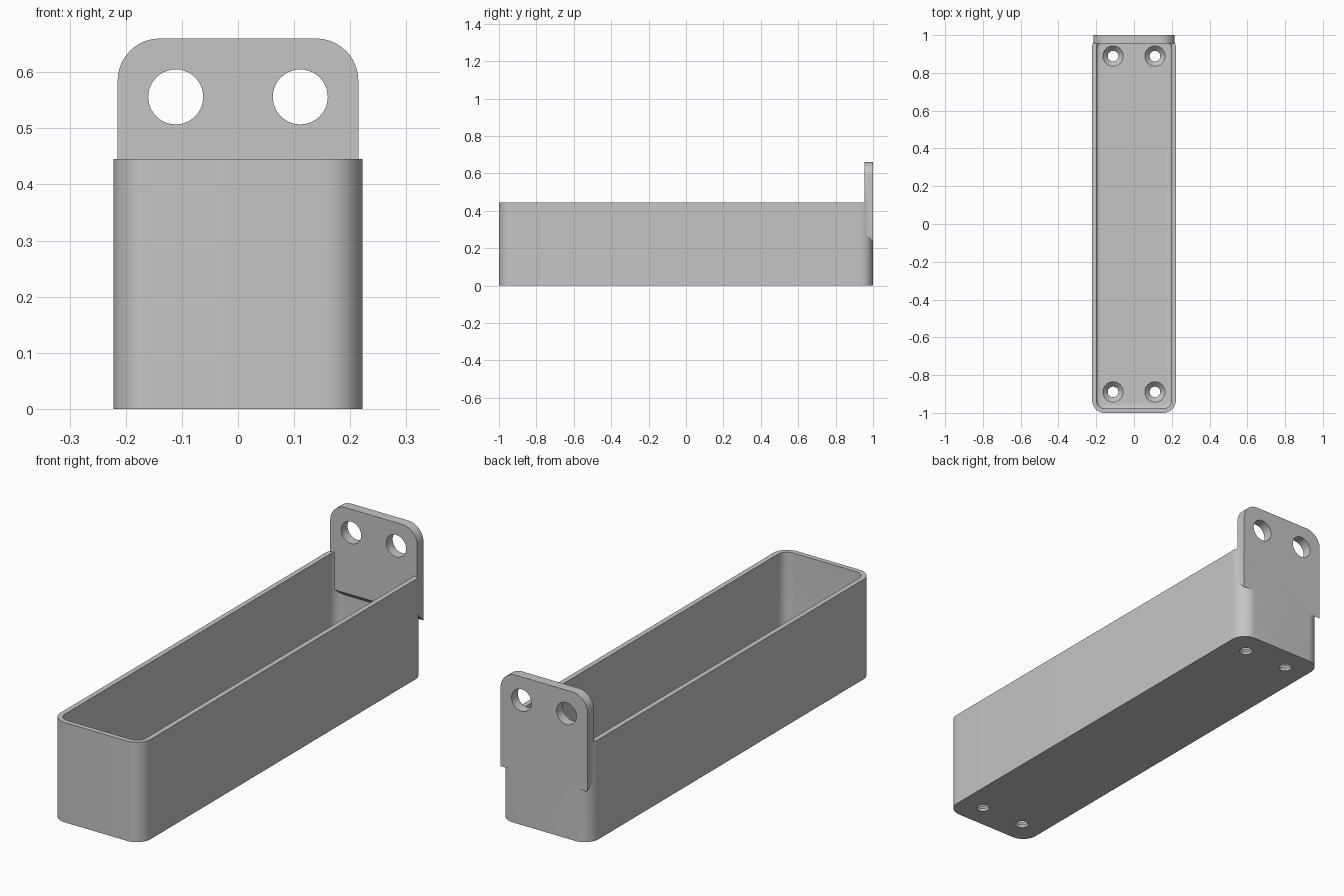
import bpy, bmesh
from math import sin, cos, pi, radians

if "Cube" in bpy.data.objects:
    bpy.data.objects.remove(bpy.data.objects["Cube"], do_unlink=True)

grey = bpy.data.materials.new("plain_grey")
grey.use_nodes = True
colour = (0.56, 0.56, 0.56, 1)
grey.diffuse_color = colour
grey.node_tree.nodes["Principled BSDF"].inputs["Base Color"].default_value = colour

HALF_W, HALF_L, HEIGHT = 0.222, 1.0, 0.445
WALL, FLOOR, CORNER, FILLET = 0.0222, 0.04, 0.068, 0.02
PLATE_W, PLATE_TOP, PLATE_T, PLATE_R = 0.2145, 0.66, 0.0445, 0.075
PLATE_LOW, HOLE_X = 0.235, 0.111


def loft(name, rings):
    """Closed solid through rings of equal point count."""
    bm = bmesh.new()
    loops = [[bm.verts.new(p) for p in ring] for ring in rings]
    n = len(loops[0])
    for a, b in zip(loops, loops[1:]):
        for i in range(n):
            j = (i + 1) % n
            bm.faces.new((a[i], a[j], b[j], b[i]))
    bm.faces.new(loops[0][::-1])
    bm.faces.new(loops[-1])
    bmesh.ops.recalc_face_normals(bm, faces=bm.faces)
    mesh = bpy.data.meshes.new(name)
    bm.to_mesh(mesh)
    bm.free()
    mesh.materials.append(grey)
    obj = bpy.data.objects.new(name, mesh)
    bpy.context.collection.objects.link(obj)
    return obj


def arc(cx, cy, r, start, steps=12):
    """Quarter circle, counterclockwise."""
    angles = [start + pi / 2 * i / steps for i in range(steps + 1)]
    return [(cx + r * cos(a), cy + r * sin(a)) for a in angles]


def tray_ring(inset, z):
    w, l, r = HALF_W - inset, HALF_L - inset, CORNER - inset
    pts = []
    for k, (sx, sy) in enumerate([(1, 1), (-1, 1), (-1, -1), (1, -1)]):
        pts += arc(sx * (w - r), sy * (l - r), r, k * pi / 2)
    return [(x, y, z) for x, y in pts]


def circle(x, y, z, r, upright=False, n=40):
    pts = [(r * cos(2 * pi * i / n), r * sin(2 * pi * i / n)) for i in range(n)]
    if upright:
        return [(x + u, y, z + v) for u, v in pts]
    return [(x + u, y + v, z) for u, v in pts]


def combine(target, other, operation):
    """Apply a boolean and discard the helper."""
    mod = target.modifiers.new("join", "BOOLEAN")
    mod.operation, mod.solver, mod.object = operation, "EXACT", other
    bpy.context.view_layer.objects.active = target
    bpy.ops.object.modifier_apply(modifier=mod.name)
    bpy.data.objects.remove(other, do_unlink=True)


# Open tray with rounded corners
tray = loft("mounting_tray", [tray_ring(0, 0), tray_ring(0, HEIGHT)])

# Cavity with a filleted floor edge
rings = []
for i in range(7):
    a = pi / 2 * i / 6
    rings.append(tray_ring(WALL + FILLET * (1 - sin(a)), FLOOR + FILLET * (1 - cos(a))))
rings.append(tray_ring(WALL, HEIGHT + 0.1))
combine(tray, loft("cavity", rings), "DIFFERENCE")

# Back plate: rounded top, underside sloping up toward the front
top = arc(PLATE_W - PLATE_R, PLATE_TOP - PLATE_R, PLATE_R, 0)
top += arc(PLATE_R - PLATE_W, PLATE_TOP - PLATE_R, PLATE_R, pi / 2)


def plate_ring(y, low):
    return [(x, y, z) for x, z in top + [(-PLATE_W, low), (PLATE_W, low)]]


plate = loft("back_plate", [plate_ring(HALF_L, PLATE_LOW),
                            plate_ring(HALF_L - PLATE_T, PLATE_LOW + PLATE_T)])
combine(tray, plate, "UNION")

for x in (-HOLE_X, HOLE_X):
    # Large holes through the plate
    hole = loft("plate_hole", [circle(x, y, 0.556, 0.049, True) for y in (0.9, 1.1)])
    combine(tray, hole, "DIFFERENCE")
    # Countersunk screw holes through the floor
    for y in (-0.889, 0.889):
        steps = [(-0.05, 0.028), (0.012, 0.028), (FLOOR, 0.054), (FLOOR + 0.01, 0.054)]
        hole = loft("screw_hole", [circle(x, y, z, r) for z, r in steps])
        combine(tray, hole, "DIFFERENCE")

# Smooth the rounded corners, keep edges crisp
bpy.ops.object.select_all(action="DESELECT")
tray.select_set(True)
bpy.context.view_layer.objects.active = tray
bpy.ops.object.shade_smooth_by_angle(angle=radians(30))
